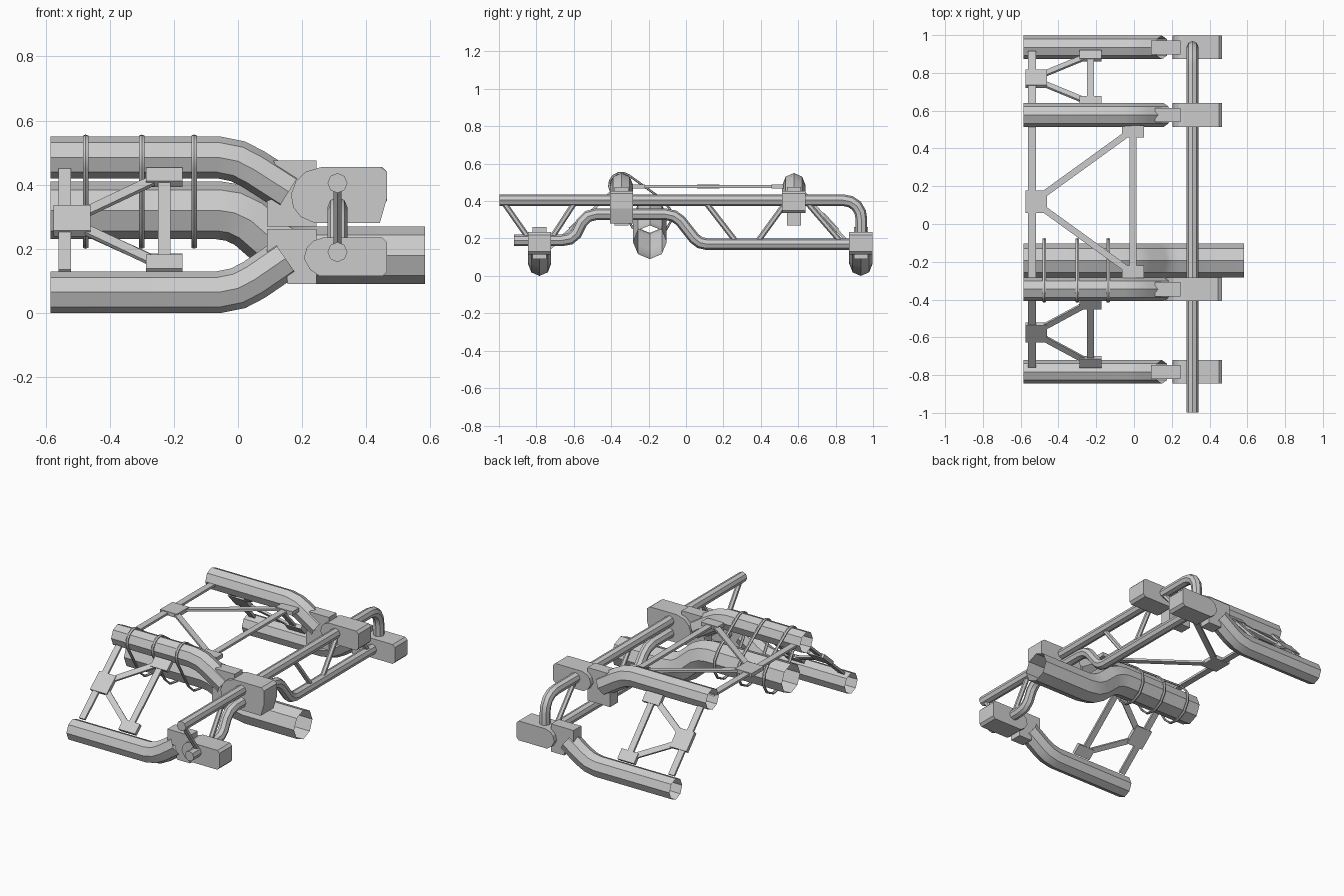
import bpy, bmesh, math
from mathutils import Vector

if "Cube" in bpy.data.objects:
    bpy.data.objects.remove(bpy.data.objects["Cube"])


def finish(name, bm, smooth=False):
    bmesh.ops.recalc_face_normals(bm, faces=bm.faces[:])
    me = bpy.data.meshes.new(name)
    bm.to_mesh(me)
    bm.free()
    ob = bpy.data.objects.new(name, me)
    bpy.context.collection.objects.link(ob)
    if smooth:
        bpy.ops.object.select_all(action='DESELECT')
        ob.select_set(True)
        bpy.context.view_layer.objects.active = ob
        bpy.ops.object.shade_smooth_by_angle(angle=math.radians(35))
    return ob


def tube(name, pts, r, binormal, sides=8, caps=False, cyclic=False, rb=None):
    """Sweep an n-gon along a planar path; binormal is the plane's normal."""
    pts = [Vector(p) for p in pts]
    b, n, rb = Vector(binormal), len(pts), rb or r
    bm, rings = bmesh.new(), []
    for i, p in enumerate(pts):
        d0 = p - pts[i - 1] if (i or cyclic) else pts[1] - p
        d1 = pts[(i + 1) % n] - p if (i < n - 1 or cyclic) else d0
        d0, d1 = d0.normalized(), d1.normalized()
        t = (d0 + d1).normalized()
        side = b.cross(t) / max(t.dot(d1), 0.5)
        rings.append([bm.verts.new(p + side * r * math.cos(a) + b * rb * math.sin(a))
                      for a in (2 * math.pi * k / sides for k in range(sides))])
    for i in range(n if cyclic else n - 1):
        q, s = rings[i], rings[(i + 1) % n]
        for k in range(sides):
            j = (k + 1) % sides
            bm.faces.new((q[k], q[j], s[j], s[k]))
    if caps:
        bm.faces.new(rings[0])
        bm.faces.new(rings[-1])
    return finish(name, bm, True)


def slab(name, profile, y, width):
    """Extrude an (x, z) outline along y."""
    bm = bmesh.new()
    f = bm.faces.new([bm.verts.new((x, y - width / 2, z)) for x, z in profile])
    ext = bmesh.ops.extrude_face_region(bm, geom=[f])
    bmesh.ops.translate(bm, vec=(0, width, 0),
                        verts=[v for v in ext['geom'] if isinstance(v, bmesh.types.BMVert)])
    return finish(name, bm)


def beam(name, p, q, normal, width, thick):
    """Flat bar from p to q lying in the plane with the given normal."""
    d = (q - p).normalized()
    s, n = normal.cross(d) * width / 2, normal * thick / 2
    bm = bmesh.new()
    bmesh.ops.create_cube(bm, size=2)
    for v in bm.verts:
        c = v.co.copy()
        v.co = (p if c.x < 0 else q) + s * c.y + n * c.z
    return finish(name, bm)


def panel(name, a, b, x2):
    """K-shaped truss panel between (y, z) edges a and b."""
    a, b = Vector((0, *a)), Vector((0, *b))
    X = Vector((1, 0, 0))
    u = (b - a).normalized()
    nrm = X.cross(u)
    at = lambda x, t, off=0: a.lerp(b, t) + X * x + u * off
    beam(name + "_rear_strut", at(-.54, 0), at(-.54, 1), nrm, .04, .014)
    beam(name + "_front_strut", at(x2, 0), at(x2, 1), nrm, .038, .014)
    beam(name + "_mid_gusset", at(-.518, .5, -.06), at(-.518, .5, .06), nrm, .115, .024)
    for t, s in ((0, 1), (1, -1)):
        beam(name + "_diagonal", at(-.49, .5, -s * .03), at(x2 - .01, t, s * .03), nrm, .034, .013)
        beam(name + "_end_gusset", at(x2, t), at(x2, t, s * .065), nrm, .115, .024)


Y = (0, 1, 0)
LOW = [(-.585, .065), (-.06, .065), (.0, .077), (.05, .103), (.148, .17)]
HIGH = [(-.585, .485), (-.06, .485), (.0, .473), (.05, .447), (.158, .378)]
SMALL = [(.205, .17), (.215, .205), (.235, .225), (.265, .235), (.45, .235), (.465, .22),
         (.465, .13), (.45, .115), (.255, .115), (.225, .135)]
LARGE = [(.165, .37), (.18, .41), (.21, .44), (.26, .455), (.445, .455), (.465, .44),
         (.465, .36), (.442, .28), (.24, .28), (.195, .3), (.172, .33)]
LOW_BRACKET = [(.09, .262), (.245, .262), (.245, .09), (.155, .09), (.145, .17), (.09, .19)]
HIGH_BRACKET = [(.09, .27), (.245, .27), (.245, .475), (.11, .475), (.15, .4), (.15, .37), (.09, .35)]

# Four lengthwise rails with brackets and clamp blocks
rails = [("far_outer", .935, LOW, SMALL, LOW_BRACKET),
         ("far_inner", .577, HIGH, [(x, z + .22) for x, z in SMALL], HIGH_BRACKET),
         ("near_inner", -.345, HIGH, LARGE, HIGH_BRACKET),
         ("near_outer", -.783, LOW, SMALL, LOW_BRACKET)]
for name, y, path, block, bracket in rails:
    tube(name + "_rail", [(x, y, z) for x, z in path], .065, Y, rb=.0625)
    slab(name + "_block", block, y, .125)
    slab(name + "_bracket", bracket, y, .075)

# Large duct under the near inner rail
duct = [(-.585, .32), (-.06, .32), (-.01, .312), (.04, .288), (.12, .218), (.17, .19), (.23, .18), (.583, .18)]
tube("large_duct", [(x, -.193, z) for x, z in duct], .09, Y)

# Straps looping around the rail and the duct
A, B, rA, rB = Vector((-.345, .485)), Vector((-.19, .317)), .066, .112
ang = math.atan2(A.y - B.y, A.x - B.x)
loop = []
for c, r, start in ((A, rA, ang), (B, rB, ang + math.pi)):
    half = math.pi / 2 - .2 if c is A else math.pi / 2 + .2
    for k in range(7):
        t = start - half + 2 * half * k / 6
        loop.append((c.x + r * math.cos(t), c.y + r * math.sin(t)))
for x in (-.475, -.3, -.137):
    tube("strap", [(x, y, z) for y, z in loop], .006, (1, 0, 0), 6, cyclic=True, rb=.01)

# Truss panels between the rails
panel("middle_panel", (-.285, .478), (.522, .478), -.005)
panel("near_panel", (-.755, .13), (-.395, .445), -.23)
panel("far_panel", (.625, .445), (.912, .13), -.23)

# Crosswise bars through the blocks
upper = [(-.998, .405), (.84, .405), (.88, .397), (.912, .375), (.932, .34), (.938, .3), (.938, .18)]
lower = [(-.92, .19), (-.665, .19), (-.62, .198), (-.588, .225), (-.558, .285), (-.525, .318), (-.48, .33),
         (-.11, .33), (-.065, .32), (-.03, .295), (.045, .2), (.075, .178), (.11, .17), (.94, .17)]
for name, path in (("upper_crossbar", upper), ("lower_crossbar", lower)):
    tube(name, [(.31, y, z) for y, z in path], .031, (1, 0, 0), caps=True)

# Slanted struts joining the crossbars
for y0, y1, z1 in ((-.98, -.84, .2), (-.59, -.72, .2), (.1, .27, .18), (.54, .38, .18), (.64, .83, .18)):
    tube("crossbar_strut", [(.31, y0, .4), (.31, y1, z1)], .015, (1, 0, 0), 6)
